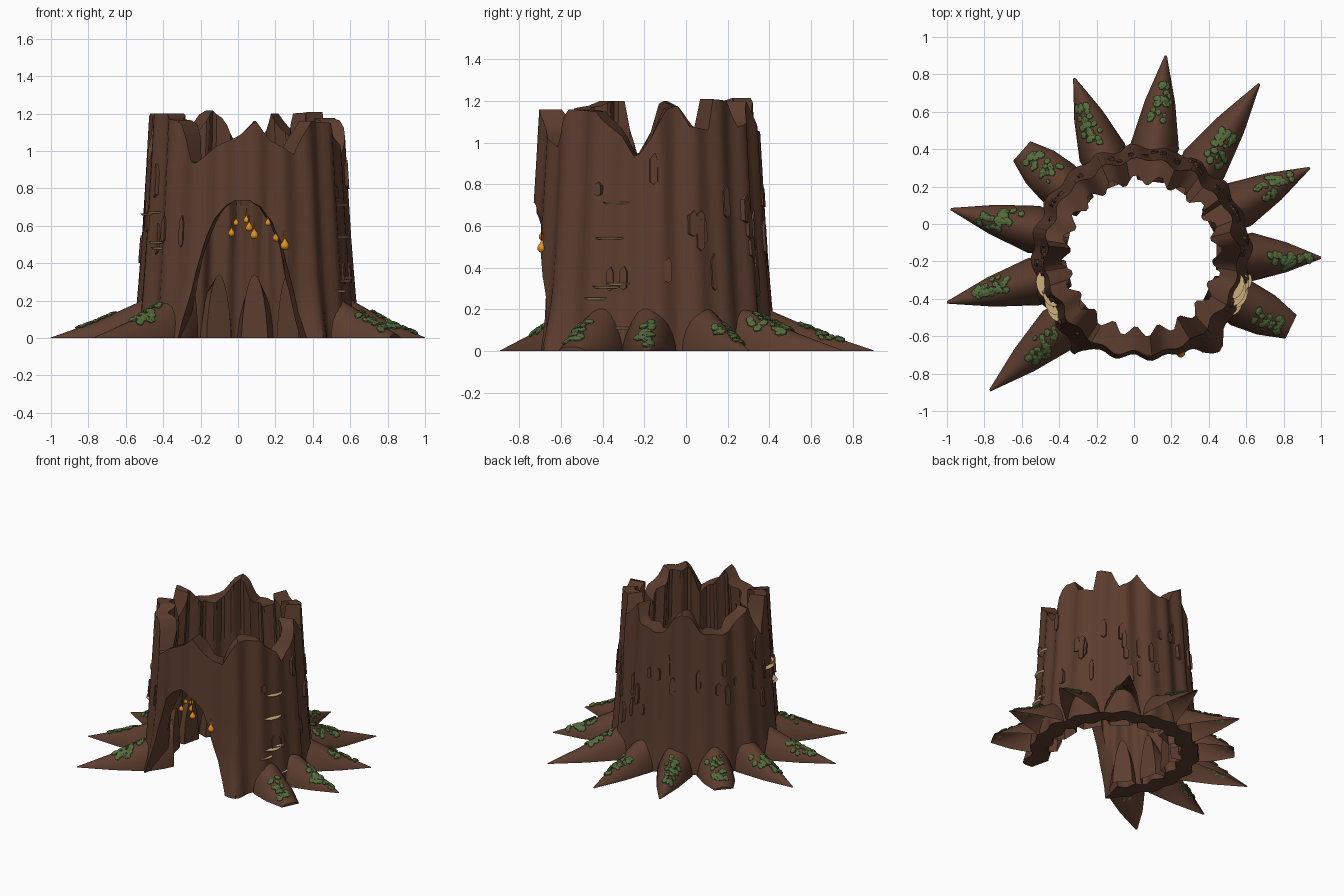
import bpy, bmesh, math, random
from mathutils import Matrix, Vector

if "Cube" in bpy.data.objects:
    bpy.data.objects.remove(bpy.data.objects["Cube"])

random.seed(4)
CX, CY = 0.04, -0.17          # trunk axis
TAU = math.tau


def material(name, rgb):
    m = bpy.data.materials.new(name)
    m.diffuse_color = (*rgb, 1)
    m.use_nodes = True
    m.node_tree.nodes["Principled BSDF"].inputs["Base Color"].default_value = m.diffuse_color
    return m


BARK = material("bark brown", (0.107, 0.046, 0.027))
MOSS = material("moss green", (0.09, 0.15, 0.045))
SHELF = material("fungus tan", (0.60, 0.42, 0.20))
AMBER = material("amber orange", (0.75, 0.28, 0.015))
STEM = material("dark amber", (0.42, 0.15, 0.012))


def finish(bm, name, mat, smooth=None):
    bmesh.ops.recalc_face_normals(bm, faces=bm.faces[:])
    me = bpy.data.meshes.new(name)
    bm.to_mesh(me)
    bm.free()
    me.materials.append(mat)
    ob = bpy.data.objects.new(name, me)
    bpy.context.collection.objects.link(ob)
    if smooth:
        smooth_object(ob, smooth)
    return ob


def smooth_object(ob, deg):
    bpy.ops.object.select_all(action='DESELECT')
    bpy.context.view_layer.objects.active = ob
    ob.select_set(True)
    bpy.ops.object.shade_smooth_by_angle(angle=math.radians(deg))


def lerp(table, x):
    for (a, p), (b, q) in zip(table, table[1:]):
        if x <= b:
            return p + (q - p) * max(0, (x - a) / (b - a))
    return table[-1][1]


def loft(bm, rings, close=False, open_side=False):
    """Bridge rings; close joins last to first, open_side leaves out the last side."""
    vs = [[bm.verts.new(p) for p in r] for r in rings]
    n = len(vs[0])
    pairs = list(zip(vs, vs[1:])) + ([(vs[-1], vs[0])] if close else [])
    for a, b in pairs:
        for i in range(n - 1 if open_side else n):
            bm.faces.new((a[i], a[(i + 1) % n], b[(i + 1) % n], b[i]))
    if not close:
        bm.faces.new(vs[0])
        bm.faces.new(vs[-1])


# Trunk shape: broken rim heights by angle, fluted outside and inside
RIM = [(0, 1.02), (8, 1.16), (16, 1.18), (20, 1.08), (33, 1.06), (35, 1.21), (49, 1.2), (53, 1.07),
       (61, 1.1), (69, 1.2), (77, 1.08), (90, 1.05), (100, 1.06), (107, 1.17), (114, 1.215),
       (121, 1.19), (130, 1.07), (145, 1.05), (155, 1.07), (165, 1.17), (173, 1.21),
       (180, 1.05), (188, 0.92), (196, 1.08), (198, 1.2), (212, 1.2), (214, 1.18), (227, 1.16),
       (238, 0.92), (252, 1.02), (266, 1.08), (276, 1.16), (284, 1.06), (300, 0.98), (308, 1.12),
       (312, 1.16), (330, 1.15), (334, 1.1), (345, 1.03), (352, 0.92), (360, 1.02)]
BODY = [(0, 0.595), (0.2, 0.575), (0.5, 0.55), (0.9, 0.525), (1.25, 0.505)]


def outer(th, z):
    d = math.degrees(th) % 360
    feet = sum(math.exp(-((d - a) / 9) ** 2) for a in (234, 308))
    front = math.exp(-((d - 270) / 40) ** 2)
    low = max(0, 1 - z / 0.5)
    return (lerp(BODY, z) + 0.013 * math.sin(20 * th) + 0.007 * math.sin(13 * th + 1)
            + 0.06 * feet * low ** 2 - 0.04 * front * low + 0.012 * front)


def polar(r, th, z):
    return Vector((CX + r * math.cos(th), CY + r * math.sin(th), z))


N = 120
angles = [TAU * i / N for i in range(N)]
rim = [lerp(RIM, math.degrees(a)) for a in angles]
rings = []
for t in (0, 0.08, 0.17, 0.3, 0.5, 0.75, 1):
    rings.append([polar(outer(a, h * t), a, h * t) for a, h in zip(angles, rim)])
for t in (1, 0.8, 0.4, 0):
    rings.append([polar(0.47 - 0.065 * t + (0.017 + 0.011 * t) * math.sin(20 * a), a, h * t)
                  for a, h in zip(angles, rim)])
bm = bmesh.new()
loft(bm, rings, close=True)
trunk = finish(bm, "trunk", BARK)

# Arched doorway, narrowing inwards, cut through the front wall
ARCH = [(0.38, -0.1), (0.36, 0), (0.29, 0.25), (0.22, 0.5), (0.165, 0.62), (0.1, 0.7), (0.04, 0.735)]
outline = [(-w, z) for w, z in ARCH] + [(w, z) for w, z in reversed(ARCH)]
bm = bmesh.new()
loft(bm, [[(0.025 + w * s, y, z) for w, z in outline] for s, y in ((1.06, -0.85), (0.76, -0.4))])
cutter = finish(bm, "door_cutter", BARK)
cutter.hide_render = True
mod = trunk.modifiers.new("door", 'BOOLEAN')
mod.object = cutter
mod.solver = 'EXACT'
bpy.context.view_layer.objects.active = trunk
bpy.ops.object.modifier_apply(modifier="door")
bpy.data.objects.remove(cutter)
smooth_object(trunk, 40)

# Hollow roots: (tip x, tip y, blunt tip, moss centre radius)
ROOTS = [(0.84, -0.55, 1, 0.80), (1.0, -0.18, 0, 0.80), (0.94, 0.30, 0, 0.80), (0.67, 0.75, 0, 0.73),
         (0.17, 0.90, 0, 0.82), (-0.32, 0.78, 0, 0.76), (-0.60, 0.39, 1, 0.75), (-0.98, 0.08, 0, 0.79),
         (-1.0, -0.42, 0, 0.82), (-0.77, -0.89, 0, 0.72)]


def root_tables(tip, blunt):
    mid = (0.59 + tip) / 2
    w = [(0.40, 0.07), (0.47, 0.1), (0.59, 0.13), (mid, 0.115 if blunt else 0.08), (tip, 0.07 if blunt else 0.006)]
    h = [(0.40, 0.34), (0.47, 0.28), (0.59, 0.19), (mid, 0.11 if blunt else 0.085), (tip, 0.02 if blunt else 0.003)]
    return w, h


roots, moss = bmesh.new(), bmesh.new()
for tx, ty, blunt, mr in ROOTS:
    d = Vector((tx - CX, ty - CY, 0))
    tip = d.length
    d.normalize()
    side = Vector((-d.y, d.x, 0))
    W, H = root_tables(tip, blunt)

    def on_root(r, u):
        w, h = lerp(W, r), lerp(H, r)
        return Vector((CX, CY, 0)) + d * r + side * u + Vector((0, 0, h * max(0, 1 - (u / w) ** 2) ** 0.65))

    loft(roots, [[on_root(r, w * math.cos(math.pi * k / 12)) for k in range(13)] for r, w in W], open_side=True)

    # Moss: two clumps of flat lumps lying on each root
    clumps = [(mr - 0.055, random.uniform(-0.3, 0.3)), (mr + 0.045, random.uniform(-0.3, 0.3))]
    for k in range(28):
        cr, cu = clumps[k % 2]
        r = min(cr + random.uniform(-0.06, 0.06), tip - 0.06)
        u = (cu + random.uniform(-0.45, 0.45)) * lerp(W, r)
        p = on_root(r, u)
        nrm = (on_root(r + 0.01, u) - p).cross(on_root(r, u + 0.01) - p).normalized()
        s = random.uniform(0.017, 0.03)
        m = (Matrix.Translation(p + nrm * 0.005) @ nrm.to_track_quat('Z', 'Y').to_matrix().to_4x4()
             @ Matrix.Rotation(random.uniform(0, TAU), 4, 'Z') @ Matrix.Diagonal((s, s * 0.8, 0.009, 1)))
        bmesh.ops.create_icosphere(moss, subdivisions=1, radius=1, matrix=m)
finish(roots, "roots", BARK, 40)
finish(moss, "moss_patches", MOSS)

# Raised bark plates: pointed slabs on the outside
bm = bmesh.new()
for _ in range(50):
    th, z = random.uniform(0, TAU), random.uniform(0.3, 0.88)
    if 235 < math.degrees(th) < 305:
        continue
    w, h = random.uniform(0.016, 0.025), random.uniform(0.03, 0.09)
    shape = [(-w, -h * 0.8), (0, -h), (w, -h * 0.8), (w, h * 0.5), (0.3 * w, h), (-w, h * 0.6)]
    loft(bm, [[polar(outer(th, z + b) + off, th + a * s / 0.54, z + b) for a, b in shape]
              for off, s in ((-0.02, 1), (0.01, 0.8))])
finish(bm, "bark_plates", BARK)

# Shelf fungi: thin half-sunk discs on both sides (angle, height, radius)
bm = bmesh.new()
for deg, z, s in [(342, 0.71, 0.07), (339, 0.54, 0.08), (344, 0.32, 0.06), (338, 0.305, 0.075),
                  (332, 0.25, 0.06), (346, 0.11, 0.05), (197, 0.66, 0.08), (209, 0.51, 0.06),
                  (213, 0.48, 0.065), (204, 0.67, 0.06)]:
    th = math.radians(deg)
    m = (Matrix.Translation(polar(lerp(BODY, z) - 0.012, th, z)) @ Matrix.Rotation(th, 4, 'Z')
         @ Matrix.Diagonal((0.7, 1, 1, 1)))
    bmesh.ops.create_cone(bm, cap_ends=True, segments=16, radius1=s * 0.8, radius2=s, depth=0.011, matrix=m)
finish(bm, "shelf_fungi", SHELF)

# Hanging amber drops under the arch (x, y, z, size)
drops, stems = bmesh.new(), bmesh.new()
PROFILE = [(0.1, -1), (0.6, -0.85), (0.95, -0.35), (1, 0), (0.85, 0.45), (0.45, 1.0), (0.12, 1.7)]
for x, y, z, s in [(-0.035, -0.65, 0.56, 0.018), (-0.01, -0.63, 0.615, 0.015), (0.045, -0.64, 0.63, 0.016),
                   (0.06, -0.66, 0.59, 0.02), (0.087, -0.685, 0.55, 0.022), (0.16, -0.65, 0.615, 0.016),
                   (0.205, -0.66, 0.535, 0.02), (0.25, -0.69, 0.495, 0.024)]:
    loft(drops, [[(x + r * s * math.cos(TAU * k / 12), y + r * s * math.sin(TAU * k / 12), z + h * s)
                  for k in range(12)] for r, h in PROFILE])
    bmesh.ops.create_cone(stems, cap_ends=True, segments=6, radius1=0.005, radius2=0.003, depth=0.04,
                          matrix=Matrix.Translation((x, y, z + 1.5 * s + 0.02)))
finish(drops, "amber_drops", AMBER, 60)
finish(stems, "drop_stems", STEM)
